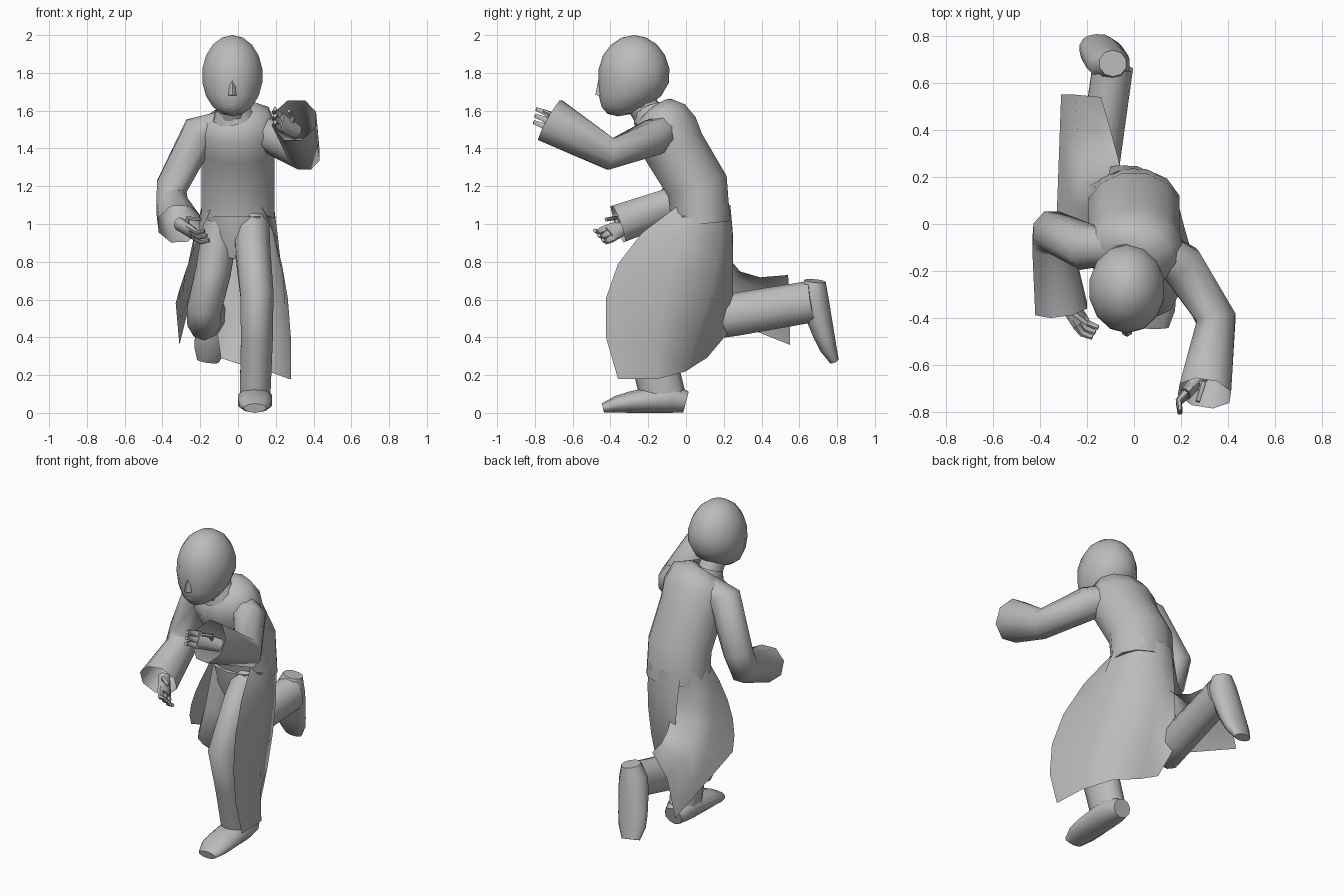
import bpy, bmesh, math
from mathutils import Vector

default_cube = bpy.data.objects.get("Cube")
if default_cube:
    bpy.data.objects.remove(default_cube, do_unlink=True)

tone = (.5, .5, .5, 1)
grey = bpy.data.materials.new("plain grey")
grey.use_nodes = True
grey.diffuse_color = tone
grey.node_tree.nodes["Principled BSDF"].inputs["Base Color"].default_value = tone

ACROSS, UPWARD = Vector((1, 0, 0)), Vector((0, 0, 1))


def finish(name, mesh):
    """Link a mesh as a smooth-shaded grey object."""
    mesh.materials.append(grey)
    obj = bpy.data.objects.new(name, mesh)
    bpy.context.collection.objects.link(obj)
    bpy.ops.object.select_all(action='DESELECT')
    obj.select_set(True)
    bpy.context.view_layer.objects.active = obj
    bpy.ops.object.shade_smooth_by_angle(angle=math.radians(60))


def add_mesh(name, verts, faces):
    mesh = bpy.data.meshes.new(name)
    mesh.from_pydata(verts, [], faces)
    finish(name, mesh)


def taper(start, end, count):
    """Evenly changing radii for a tube."""
    return [start + (end - start) * i / (count - 1) for i in range(count)]


def tube(name, path, widths, depths, side=ACROSS, sides=10, open_end=False):
    """Skin ovals along a path; widths lie along the side direction."""
    path = [Vector(point) for point in path]
    last = len(path) - 1
    verts, faces = [], []
    for i, (centre, width, depth) in enumerate(zip(path, widths, depths)):
        along = (path[min(i + 1, last)] - path[max(i - 1, 0)]).normalized()
        u = (side - along * side.dot(along)).normalized()
        v = along.cross(u)
        for k in range(sides):
            angle = math.tau * (k + .5) / sides
            verts.append(centre + u * width * math.cos(angle) + v * depth * math.sin(angle))
    for i in range(last):
        for k in range(sides):
            a, b = i * sides + k, i * sides + (k + 1) % sides
            faces.append((a, b, b + sides, a + sides))
    faces.append(tuple(reversed(range(sides))))
    if not open_end:
        faces.append(tuple(range(last * sides, len(verts))))
    add_mesh(name, verts, faces)


def limb(name, path, width, depth, **options):
    """Tube with evenly tapering (start, end) width and depth."""
    count = len(path)
    tube(name, path, taper(*width, count), taper(*depth, count), **options)


def ball(name, centre, radii, chin_shift=0):
    """Ellipsoid whose lower half may be drawn forward."""
    bm = bmesh.new()
    bmesh.ops.create_uvsphere(bm, u_segments=14, v_segments=9, radius=1)
    for vert in bm.verts:
        drop = max(-vert.co.z, 0)
        vert.co = Vector(c + r * p for c, r, p in zip(centre, radii, vert.co))
        vert.co.y -= chin_shift * drop ** 2
    mesh = bpy.data.meshes.new(name)
    bm.to_mesh(mesh)
    bm.free()
    finish(name, mesh)


# Head and neck
ball("head", (-.03, -.275, 1.785), (.165, .19, .215), chin_shift=.085)
limb("nose", [(-.03, -.445, 1.78), (-.03, -.455, 1.68)], (.01, .025), (.015, .025), sides=6)
ball("lips", (-.03, -.43, 1.635), (.035, .02, .015))
limb("neck", [(-.03, -.15, 1.5), (-.03, -.25, 1.66)], (.08, .07), (.08, .08))

# Coat body leaning forward, with a low collar
tube("coat_body",
     [(0, .08, 1), (0, .06, 1.2), (0, -.06, 1.4), (0, -.11, 1.5), (-.01, -.13, 1.58),
      (-.02, -.15, 1.61)],
     [.2, .2, .2, .21, .18, .09], [.16, .17, .17, .18, .14, .09], sides=12)
limb("collar", [(-.02, -.16, 1.56), (-.03, -.18, 1.62)], (.12, .09), (.12, .1), open_end=True)


def coat_tail(name, columns, rows=6):
    """Panel whose columns curve from the waist oval over the hip to the hem."""
    verts, faces = [], []
    for turn, hip, hem in columns:
        angle = math.radians(turn)
        waist = Vector((.19 * math.cos(angle), .08 + .155 * math.sin(angle), 1.1))
        for r in range(rows):
            t = r / (rows - 1)
            verts.append(waist * (1 - t) * (1 - 2 * t) + Vector(hip) * 4 * t * (1 - t)
                         + Vector(hem) * t * (2 * t - 1))
    for c in range(len(columns) - 1):
        for r in range(rows - 1):
            a = c * rows + r
            faces.append((a, a + 1, a + rows + 1, a + rows))
    add_mesh(name, verts, faces)


# Coat tails: a broad left panel, and a right one thrown back over the raised leg
coat_tail("left_coat_tail", [
    (-50, (.25, -.4, .7), (.28, -.36, .18)),
    (0, (.24, -.1, .65), (.27, -.15, .18)),
    (50, (.16, .14, .7), (.16, 0, .22)),
    (90, (.02, .22, .7), (0, .06, .26)),
    (110, (-.05, .24, .7), (-.09, .11, .29)),
    (125, (-.1, .25, .72), (-.11, .22, .42))])
coat_tail("right_coat_tail", [
    (110, (-.06, .25, .78), (-.14, .54, .73)),
    (150, (-.22, .24, .75), (-.25, .55, .6)),
    (180, (-.28, .15, .7), (-.31, .55, .36)),
    (225, (-.26, -.08, .8), (-.33, 0, .58))])

# Trousers
limb("hips", [(0, .06, .84), (0, .04, .94), (0, .04, 1.04)], (.13, .18), (.12, .15))
limb("left_leg", [(.07, .05, 1), (.08, -.1, .84), (.1, -.27, .63), (.1, -.2, .4), (.09, -.12, .08)],
     (.1, .085), (.13, .12))
limb("right_leg", [(-.09, .06, 1), (-.13, .04, .75), (-.18, .03, .55), (-.18, .1, .5),
                   (-.15, .25, .52), (-.09, .67, .59)], (.1, .09), (.13, .11))


def shoe(name, heel, toe, up, steps=7):
    """Rounded shoe from heel to toe along its sole, thinner toward the toe."""
    heel, toe, up = Vector(heel), Vector(toe), Vector(up)
    path, widths, heights = [], [], []
    for i in range(steps):
        t = i / (steps - 1)
        roundness = max(1 - abs(2 * t - 1) ** 5, .4) ** .5
        height = (.09 - .05 * t) * roundness
        path.append(heel.lerp(toe, t) + up * height)
        widths.append(.095 * roundness)
        heights.append(height)
    tube(name, path, widths, heights)


shoe("left_shoe", (.09, 0, 0), (.09, -.44, 0), UPWARD)
shoe("right_shoe", (-.09, .74, .71), (-.16, .81, .28), (0, -1, -.2))

# Sleeves with wide open cuffs
tube("left_sleeve", [(.1, -.1, 1.5), (.2, -.17, 1.46), (.35, -.4, 1.37), (.3, -.72, 1.55)],
     [.08, .1, .09, .13], [.08, .1, .09, .12], side=UPWARD, sides=8, open_end=True)
tube("right_sleeve", [(-.1, -.1, 1.52), (-.2, -.1, 1.49), (-.35, -.03, 1.2), (-.35, -.08, 1.1),
                      (-.31, -.36, 1)],
     [.08, .1, .09, .09, .12], [.08, .1, .09, .1, .11], sides=8, open_end=True)


def hand(name, wrist, tip, spread):
    """Palm, three curled fingers and a thumb reaching from wrist to tip."""
    wrist, tip, spread = Vector(wrist), Vector(tip), Vector(spread).normalized()
    reach = tip - wrist
    curl = spread.cross(reach) * .15
    knuckles = wrist.lerp(tip, .65)
    limb(name + "_palm", [wrist, wrist.lerp(tip, .3), knuckles], (.04, .055), (.035, .025),
         side=spread, sides=8)
    for i in (-1, 0, 1):
        offset = spread * i * .035
        limb(f"{name}_finger_{i + 2}", [knuckles + offset, wrist.lerp(tip, .85) + offset,
                                        tip + offset + curl],
             (.02, .012), (.018, .01), side=spread, sides=6)
    base = wrist.lerp(tip, .3)
    limb(name + "_thumb", [base, base + spread * .05 + curl, knuckles + spread * .05 + curl * 2],
         (.015, .01), (.015, .01), side=curl.cross(reach), sides=6)


hand("left_hand", (.31, -.62, 1.49), (.17, -.78, 1.57), (0, .2, 1))
hand("right_hand", (-.31, -.3, 1), (-.19, -.47, .92), (-.3, -.5, .6))
